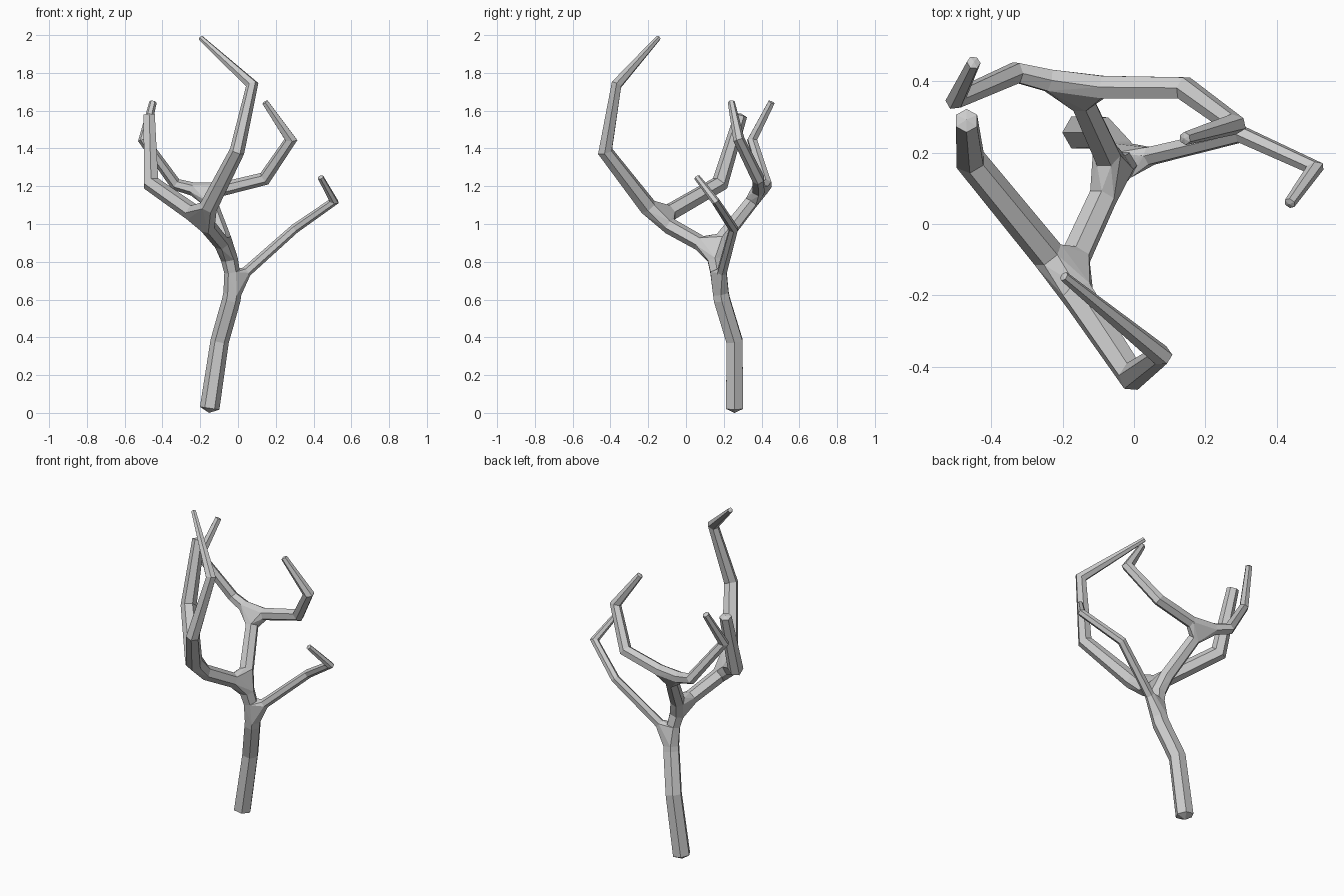
import bpy, bmesh, math
from mathutils import Vector, Matrix

if "Cube" in bpy.data.objects:
    bpy.data.objects.remove(bpy.data.objects["Cube"])

SIDES = 6

# Forks of the tree: position
fork_low = Vector((-0.02, 0.175, 0.69))
fork_mid = Vector((-0.055, 0.145, 0.86))
fork_front = Vector((-0.19, -0.15, 1.025))
fork_back = Vector((-0.165, 0.385, 1.165))
forks = [fork_low, fork_mid, fork_front, fork_back]

# Limbs: points (x, y, z, radius); a fork stands with its radius and trim distance
limbs = [
    # trunk
    [(-0.15, 0.257, 0.025, .05), (-0.097, 0.257, 0.38, .047), (-0.035, 0.19, 0.60, .047), (fork_low, .046, .06)],
    # trunk between the lower forks
    [(fork_low, .04, .06), (fork_mid, .043, .05)],
    # thin right branch
    [(fork_low, .027, .09), (0.30, 0.252, 0.975, .024), (0.508, 0.157, 1.12, .021), (0.437, 0.058, 1.248, .016)],
    # front limb and its two branches
    [(fork_mid, .04, .09), (fork_front, .042, .08)],
    [(fork_front, .045, .09), (-0.46, 0.18, 1.215, .042), (-0.47, 0.29, 1.575, .033)],
    [(fork_front, .046, .09), (-0.005, -0.428, 1.385, .038), (0.075, -0.368, 1.738, .029), (-0.197, -0.147, 1.985, .014)],
    # back limb and its two branches
    [(fork_mid, .04, .08), (fork_back, .036, .07)],
    [(fork_back, .035, .08), (0.14, 0.382, 1.24, .033), (0.28, 0.28, 1.447, .029), (0.143, 0.24, 1.645, .018)],
    [(fork_back, .034, .08), (-0.33, 0.425, 1.21, .03), (-0.5, 0.35, 1.445, .026), (-0.45, 0.453, 1.645, .019)],
]

bm = bmesh.new()
fork_rings = {i: [] for i in range(len(forks))}


def read(p):
    """Point as (position, radius, fork index or None, trim)."""
    if isinstance(p[0], Vector):
        return p[0].copy(), p[1], forks.index(p[0]), p[2]
    return Vector(p[:3]), p[3], None, 0


def limb(points):
    pts = [read(p) for p in points]
    pos = [p[0] for p in pts]
    dirs = [(b - a).normalized() for a, b in zip(pos, pos[1:])]
    if pts[0][2] is not None:
        pos[0] = pos[0] + dirs[0] * pts[0][3]
    if pts[-1][2] is not None:
        pos[-1] = pos[-1] - dirs[-1] * pts[-1][3]
    # first ring square to the limb, then carried along it onto each mitre plane
    d = dirs[0]
    u = d.cross(Vector((0, 1, 0)) if abs(d.y) < .9 else Vector((1, 0, 0))).normalized()
    rings = []
    for i, c in enumerate(pos):
        d_in = dirs[max(i - 1, 0)]
        d_out = dirs[min(i, len(dirs) - 1)]
        n = (d_in + d_out).normalized()
        v = d_in.cross(u).normalized()
        ring = []
        for k in range(SIDES):
            a = math.tau * k / SIDES
            o = (u * math.cos(a) + v * math.sin(a)) * pts[i][1] * 1.04
            o -= d_in * (o.dot(n) / d_in.dot(n))
            ring.append(bm.verts.new(c + o))
        rings.append(ring)
        u = d_in.rotation_difference(d_out) @ u
    for r, s in zip(rings, rings[1:]):
        for k in range(SIDES):
            j = (k + 1) % SIDES
            bm.faces.new((r[k], r[j], s[j], s[k]))
    # forks collect the open ends, free ends get a low pointed cap
    for i, sign in ((0, -1), (-1, 1)):
        if pts[i][2] is not None:
            fork_rings[pts[i][2]].append(rings[i])
        else:
            depth = .5 if i == 0 else .3
            tip = bm.verts.new(pos[i] + dirs[i] * sign * pts[i][1] * depth)
            for k in range(SIDES):
                bm.faces.new((rings[i][k], rings[i][(k + 1) % SIDES], tip))


for l in limbs:
    limb(l)

# Webbed forks: hull over the open ends, without the covers inside the limbs
for rings in fork_rings.values():
    verts = [v for r in rings for v in r]
    res = bmesh.ops.convex_hull(bm, input=verts, use_existing_faces=False)
    faces = {g for g in res['geom'] if isinstance(g, bmesh.types.BMFace)}
    inner = [f for f in faces if any(all(v in r for v in f.verts) for r in rings)]
    bmesh.ops.delete(bm, geom=inner, context='FACES_ONLY')

bmesh.ops.recalc_face_normals(bm, faces=bm.faces)

# Rest exactly on the ground
low = min(v.co.z for v in bm.verts)
bmesh.ops.translate(bm, verts=bm.verts, vec=(0, 0, -low))

mesh = bpy.data.meshes.new("bare_tree")
bm.to_mesh(mesh)
bm.free()
tree = bpy.data.objects.new("bare_tree", mesh)
bpy.context.collection.objects.link(tree)
